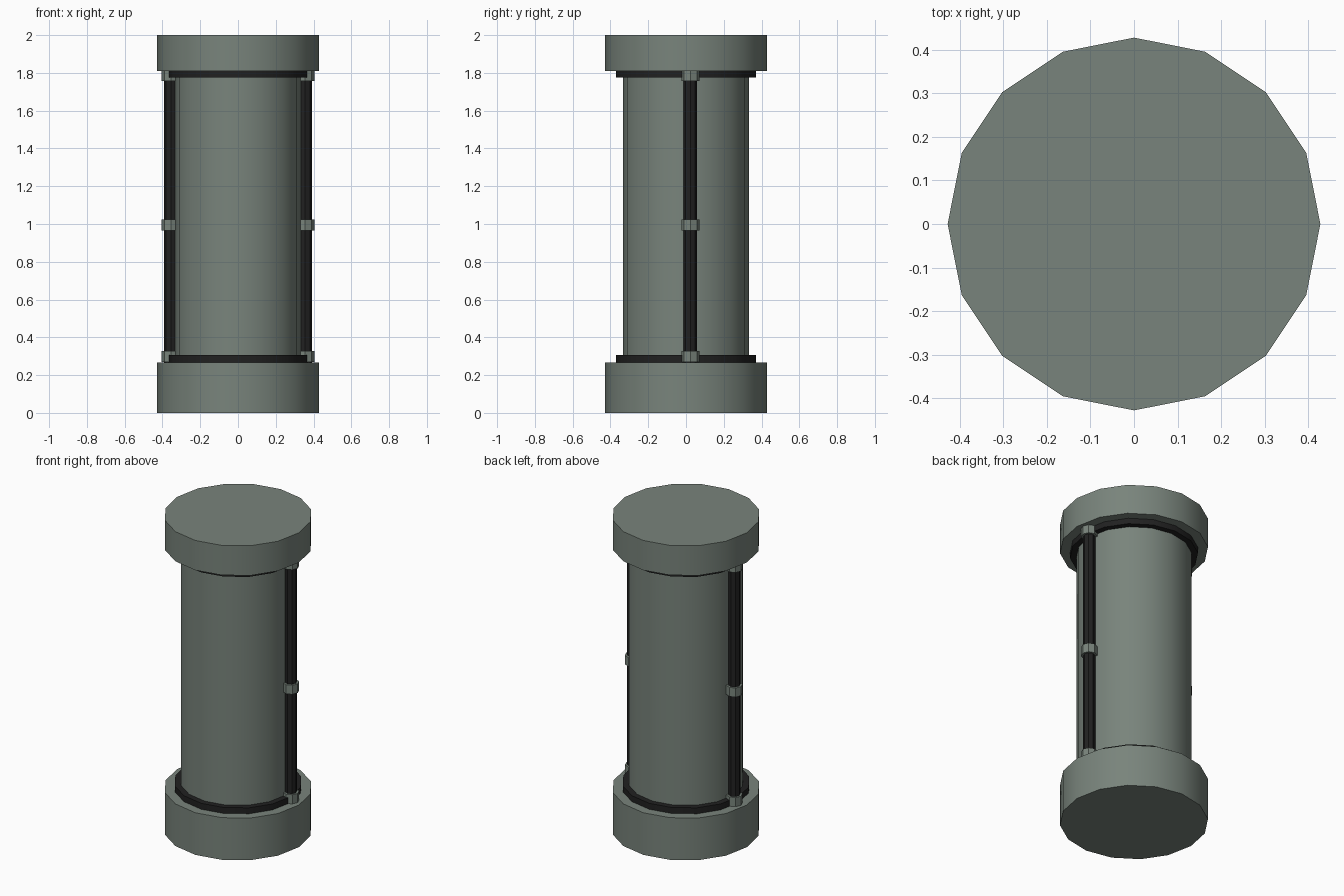
import bpy
import math

if "Cube" in bpy.data.objects:
    bpy.data.objects.remove(bpy.data.objects["Cube"], do_unlink=True)


def make_material(name, rgb):
    mat = bpy.data.materials.new(name)
    mat.use_nodes = True
    color = (*rgb, 1.0)
    mat.diffuse_color = color
    mat.node_tree.nodes["Principled BSDF"].inputs["Base Color"].default_value = color
    return mat


grey = make_material("grey green metal", (0.19, 0.23, 0.20))
black = make_material("black rubber", (0.015, 0.015, 0.015))


def cylinder(name, radius, bottom, top, mat, sides=16, x=0.0, y=0.0):
    bpy.ops.mesh.primitive_cylinder_add(
        vertices=sides, radius=radius, depth=top - bottom,
        location=(x, y, (bottom + top) / 2))
    obj = bpy.context.object
    obj.name = name
    obj.data.materials.append(mat)
    bpy.ops.object.shade_smooth_by_angle(angle=math.radians(30))
    return obj


CAP_R, BODY_R, RING_R = 0.428, 0.334, 0.37
LOW, HIGH = 0.268, 1.811

# End caps and main drum
cylinder("bottom_cap", CAP_R, 0.0, LOW, grey)
cylinder("top_cap", CAP_R, HIGH, 2.0, grey)
cylinder("body", BODY_R, LOW, HIGH, grey)

# Seals between the drum and the caps
cylinder("bottom_seal", RING_R, LOW, LOW + 0.038, black)
cylinder("top_seal", RING_R, HIGH - 0.036, HIGH, black)

# Side pipes, each held by three collars
for side, sign in (("left", 1), ("right", -1)):
    place = {"sides": 8, "x": sign * 0.356, "y": 0.023}
    cylinder(side + "_pipe", 0.035, LOW, HIGH, black, **place)
    for level, z in (("lower", 0.298), ("middle", 0.995), ("upper", 1.787)):
        top = min(z + 0.029, HIGH)
        cylinder(f"{side}_{level}_collar", 0.048, z - 0.029, top, grey, **place)
